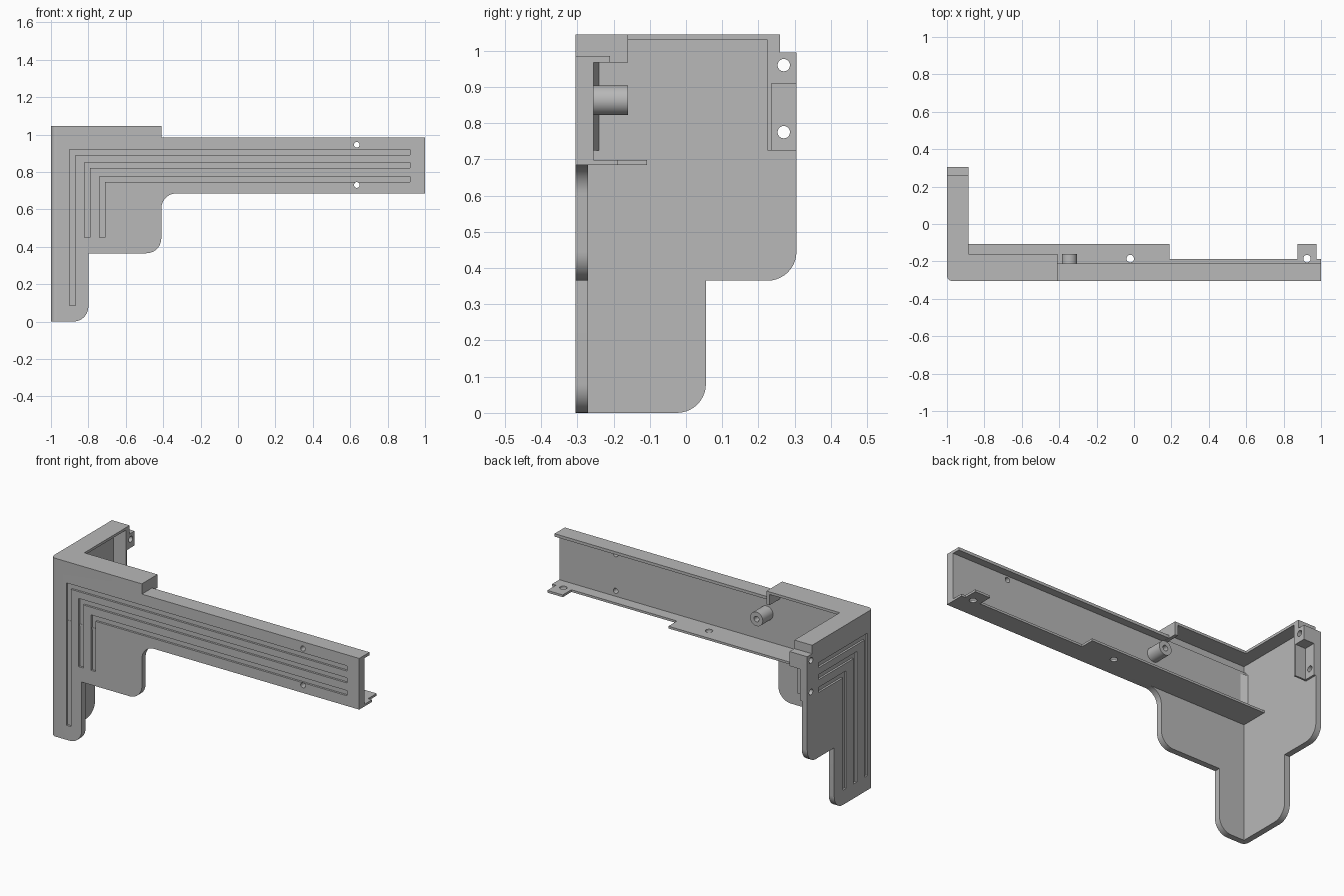
import bpy, bmesh, math
from mathutils import Vector

cube = bpy.data.objects.get("Cube")
if cube:
    bpy.data.objects.remove(cube, do_unlink=True)

grey = bpy.data.materials.new("light_grey_plastic")
grey.use_nodes = True
colour = (0.48, 0.48, 0.48, 1)
grey.diffuse_color = colour
grey.node_tree.nodes["Principled BSDF"].inputs["Base Color"].default_value = colour

parts = []
AXES = {"x": (1, 2, 0), "y": (0, 2, 1), "z": (0, 1, 2)}


def outline(points, steps=10):
    """Corner list (u, v[, radius]) to a loop with rounded right angles."""
    loop = []
    for i, p in enumerate(points):
        c = Vector(p[:2])
        if len(p) == 2:
            loop.append(c)
            continue
        r = p[2]
        u = (Vector(points[i - 1][:2]) - c).normalized()
        v = (Vector(points[(i + 1) % len(points)][:2]) - c).normalized()
        for k in range(steps + 1):
            t = math.pi / 2 * k / steps
            loop.append(c + r * (u + v) - r * (v * math.cos(t) + u * math.sin(t)))
    return loop


def prism(name, loop, axis, lo, hi, part=True):
    """Extrude a loop along an axis from lo to hi."""
    a, b, n = AXES[axis]
    bm = bmesh.new()
    verts = []
    for p in loop:
        co = [0, 0, 0]
        co[a], co[b], co[n] = p[0], p[1], lo
        verts.append(bm.verts.new(co))
    face = bm.faces.new(verts)
    ext = bmesh.ops.extrude_face_region(bm, geom=[face])
    move = [0, 0, 0]
    move[n] = hi - lo
    bmesh.ops.translate(bm, vec=move, verts=[g for g in ext["geom"] if isinstance(g, bmesh.types.BMVert)])
    bmesh.ops.recalc_face_normals(bm, faces=bm.faces)
    mesh = bpy.data.meshes.new(name)
    bm.to_mesh(mesh)
    bm.free()
    obj = bpy.data.objects.new(name, mesh)
    bpy.context.collection.objects.link(obj)
    if part:
        mesh.materials.append(grey)
        parts.append(obj)
    else:
        obj.hide_render = True
    return obj


def rect(u0, u1, v0, v1):
    return [(u0, v0), (u1, v0), (u1, v1), (u0, v1)]


def box(name, x, y, z, part=True):
    return prism(name, rect(*x, *y), "z", *z, part=part)


def circle(u, v, r, n=32):
    return [(u + r * math.cos(math.tau * i / n), v + r * math.sin(math.tau * i / n)) for i in range(n)]


def cut(obj, cutters):
    for c in cutters:
        mod = obj.modifiers.new("cut", "BOOLEAN")
        mod.operation, mod.solver, mod.object = "DIFFERENCE", "EXACT", c
    bpy.context.view_layer.update()
    mesh = bpy.data.meshes.new_from_object(obj.evaluated_get(bpy.context.evaluated_depsgraph_get()))
    obj.modifiers.clear()
    obj.data = mesh


def groove(start, end, bottom, top, w=0.03):
    return [(start, bottom), (start + w, bottom), (start + w, top - w),
            (end, top - w), (end, top), (start, top)]


L, F, T = -1.0, -0.305, 1.045      # outer side, front and top of the cover
WALL = 0.035

# Front panel with its leg, step and long arm
front = prism("front_panel", outline([
    (L, 0), (-0.8, 0, 0.08), (-0.8, 0.365), (-0.41, 0.365, 0.08), (-0.41, 0.685, 0.08),
    (1, 0.685), (1, 0.985), (-0.41, 0.985), (-0.41, T), (L, T)]), "y", F, F + WALL)
backing = box("arm_backing", (L + WALL, 1), (F + WALL, -0.255), (0.685, 0.985))

# Side panel with its leg and notched rear corner
side = prism("side_panel", outline([
    (F, 0), (0.055, 0, 0.08), (0.055, 0.365), (0.305, 0.365, 0.08),
    (0.305, 0.995), (0.26, 0.995), (0.26, T), (F, T)]), "x", L, L + WALL)

# Rounded vertical corner
arc = outline([(L, F + 0.03), (L, F, 0.03), (L + 0.03, F)])
corner = prism("corner_cutter", [(L - 0.02, F - 0.02), (L - 0.02, F + 0.03)] + arc[1:-1]
               + [(L + 0.03, F - 0.02)], "z", -0.1, 1.2, part=False)

# Engraved nested lines and screw holes
front_cuts = [prism("front_groove_cutter", groove(x, 0.92, z, t), "y", F - 0.05, F + 0.012, False)
              for x, z, t in ((-0.9, 0.085, 0.92), (-0.82, 0.45, 0.85), (-0.74, 0.45, 0.775))]
side_cuts = [prism("side_groove_cutter", groove(y, 0.2, 0.085, t), "x", L - 0.05, L + 0.012, False)
             for y, t in ((-0.255, 0.92), (-0.155, 0.85), (-0.055, 0.775))]
arm_holes = [prism("arm_hole_cutter", circle(0.635, z, 0.015), "y", -0.4, -0.15, False) for z in (0.73, 0.945)]
side_holes = [prism("side_hole_cutter", circle(0.27, z, 0.017), "x", -1.1, -0.8, False) for z in (0.775, 0.96)]
shelf_holes = [prism("shelf_hole_cutter", circle(x, -0.185, 0.02), "z", 0.6, 0.8, False) for x in (-0.02, 0.925)]

cut(front, [corner] + front_cuts + arm_holes)
cut(backing, arm_holes)
cut(side, [corner] + side_cuts + side_holes)

# Top lips
prism("top_cap", outline([
    (L, F, 0.03), (-0.41, F), (-0.41, -0.16), (-0.885, -0.16), (-0.885, 0.26), (L, 0.26)]),
    "z", T - 0.015, T)
box("cap_end_wall", (-0.43, -0.41), (F, -0.16), (0.967, T))
box("arm_top_lip", (-0.42, 1), (F, -0.21), (0.968, 0.985))

# Bottom shelf with a wide section and an end tab
shelf = prism("arm_shelf", [
    (L + WALL, F + 0.01), (1, F + 0.01), (1, -0.188), (0.975, -0.188), (0.975, -0.108),
    (0.875, -0.108), (0.875, -0.188), (0.19, -0.188), (0.19, -0.108), (L + WALL, -0.108)],
    "z", 0.685, 0.698)
cut(shelf, shelf_holes)

# Hollow screw post
post = prism("screw_post", circle(-0.345, 0.863, 0.041, 48), "y", -0.26, -0.16)
bore = prism("post_bore_cutter", circle(-0.345, 0.863, 0.016), "y", -0.235, -0.1, False)
cut(post, [bore])

# Inner corner gusset
prism("corner_gusset", [(L + WALL, -0.255), (-0.93, -0.255), (L + WALL, -0.24)], "z", 0.725, 0.967)

# Rear mounting bracket with an open pocket
bracket = prism("rear_bracket", [
    (0.225, 0.725), (0.305, 0.725), (0.305, 0.995), (0.26, 0.995), (0.26, 1.031), (0.225, 1.031)],
    "x", L + WALL, -0.885)
pocket = box("pocket_cutter", (-0.953, -0.8), (0.236, 0.4), (0.6, 0.91), False)
cut(bracket, [pocket] + side_holes)

# Remove the cutters and smooth only the curved faces
for obj in [o for o in bpy.context.collection.objects if o.name.split(".")[0].endswith("_cutter")]:
    bpy.data.objects.remove(obj, do_unlink=True)
bpy.ops.object.select_all(action="DESELECT")
for obj in parts:
    obj.select_set(True)
bpy.context.view_layer.objects.active = front
bpy.ops.object.shade_smooth_by_angle(angle=math.radians(30))
